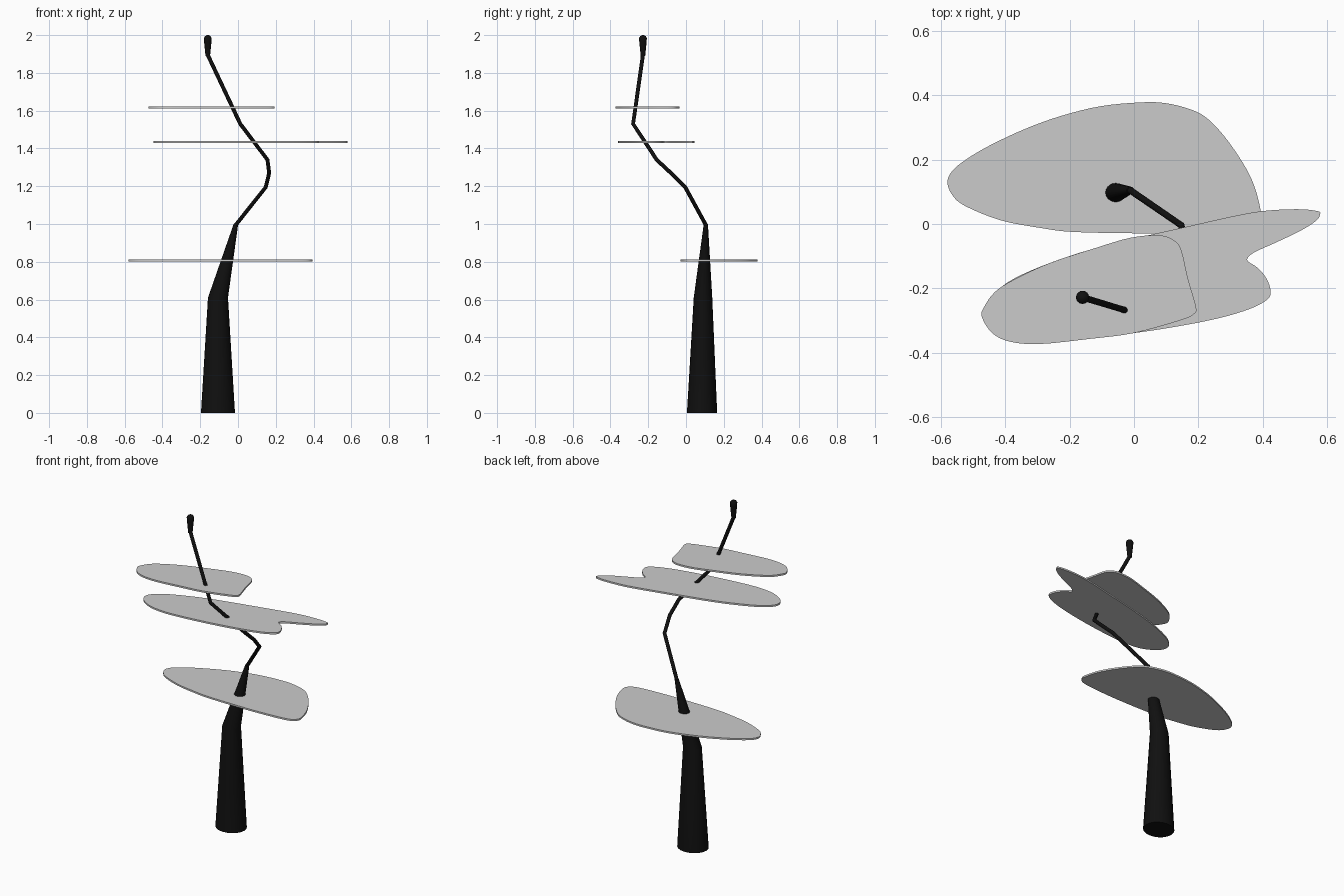
import bpy, bmesh, math
from mathutils import Vector

if "Cube" in bpy.data.objects:
    bpy.data.objects.remove(bpy.data.objects["Cube"])

black = bpy.data.materials.new("black")
black.diffuse_color = (0.005, 0.005, 0.005, 1)
black.use_nodes = True
black.node_tree.nodes["Principled BSDF"].inputs["Base Color"].default_value = black.diffuse_color


def finish(name, bm, material=None, angle=35):
    bmesh.ops.recalc_face_normals(bm, faces=bm.faces)
    mesh = bpy.data.meshes.new(name)
    bm.to_mesh(mesh)
    bm.free()
    obj = bpy.data.objects.new(name, mesh)
    bpy.context.collection.objects.link(obj)
    if material:
        mesh.materials.append(material)
    bpy.context.view_layer.objects.active = obj
    obj.select_set(True)
    bpy.ops.object.shade_smooth_by_angle(angle=math.radians(angle))
    obj.select_set(False)
    return obj


def loft(name, rings, level, sides=20):
    """Tube through (x, y, z, rx, ry) rings; level keeps every ring horizontal."""
    bm = bmesh.new()
    pts = [Vector(r[:3]) for r in rings]
    loops = []
    for i, (p, r) in enumerate(zip(pts, rings)):
        before = (p - pts[i - 1]).normalized() if i else Vector()
        after = (pts[i + 1] - p).normalized() if i < len(pts) - 1 else Vector()
        t = Vector((0, 0, 1)) if level else (before + after).normalized()
        turn = Vector((0, 0, 1)).rotation_difference(t)
        loop = []
        for k in range(sides):
            a = 2 * math.pi * k / sides
            loop.append(bm.verts.new(p + turn @ Vector((r[3] * math.cos(a), r[4] * math.sin(a), 0))))
        loops.append(loop)
    for a, b in zip(loops, loops[1:]):
        for k in range(sides):
            n = (k + 1) % sides
            bm.faces.new((a[k], a[n], b[n], b[k]))
    bm.faces.new(loops[0])
    bm.faces.new(loops[-1])
    return finish(name, bm, black)


def plate(name, outline, z, thick=0.01, steps=4):
    """Thin slab with a smooth closed outline through the given points."""
    pts = [Vector(p) for p in outline]
    n = len(pts)
    bm = bmesh.new()
    verts = []
    for i in range(n):
        a, b, c, d = (pts[(i + j) % n] for j in (-1, 0, 1, 2))
        for s in range(steps):
            t = s / steps
            q = 0.5 * (2 * b + (c - a) * t + (2 * a - 5 * b + 4 * c - d) * t * t
                       + (3 * b - a - 3 * c + d) * t ** 3)
            verts.append(bm.verts.new((q.x, q.y, z - thick / 2)))
    face = bm.faces.new(verts)
    ext = bmesh.ops.extrude_face_region(bm, geom=[face])
    top = [v for v in ext["geom"] if isinstance(v, bmesh.types.BMVert)]
    bmesh.ops.translate(bm, verts=top, vec=(0, 0, thick))
    return finish(name, bm)


# Tapered trunk
loft("trunk", [(-0.106, 0.085, 0, 0.09, 0.08), (-0.106, 0.09, 0.61, 0.053, 0.049),
               (-0.011, 0.105, 1.0, 0.012, 0.011)], True)

# Bent thin branch
r = 0.0105
path = [(-0.012, 0.105, 0.995), (0.147, -0.004, 1.195), (0.165, -0.08, 1.27),
        (0.156, -0.155, 1.34), (0.012, -0.28, 1.53), (-0.16, -0.228, 1.895)]
loft("branch", [(*p, r, r) for p in path], False, 12)

# Flared tip with a rounded end
loft("tip_knob", [(-0.16, -0.228, z, w, w) for z, w in
                  [(1.89, 0.012), (1.97, 0.02), (1.985, 0.0205), (1.994, 0.015), (2.0, 0.005)]], True, 16)

# Three free-form foliage plates
plate("lower_plate", [
    (-0.58, 0.13), (-0.565, 0.165), (-0.52, 0.202), (-0.447, 0.245), (-0.34, 0.295),
    (-0.23, 0.335), (-0.105, 0.366), (0.02, 0.378), (0.096, 0.376), (0.174, 0.357),
    (0.227, 0.329), (0.283, 0.27), (0.339, 0.189), (0.373, 0.121), (0.393, 0.045),
    (0.388, 0.016), (0.365, -0.005), (0.31, -0.017), (0.2, -0.025), (0.05, -0.029),
    (-0.183, -0.025), (-0.292, -0.012), (-0.416, 0.012), (-0.525, 0.056), (-0.565, 0.09)], 0.807)

plate("middle_plate", [
    (0.578, 0.028), (0.571, 0.04), (0.506, 0.046), (0.398, 0.04), (0.298, 0.022),
    (0.174, -0.006), (0.05, -0.034), (-0.13, -0.078), (-0.261, -0.121), (-0.37, -0.168),
    (-0.425, -0.208), (-0.446, -0.245), (-0.436, -0.285), (-0.4, -0.318), (-0.34, -0.346),
    (-0.26, -0.358), (-0.168, -0.357), (0.0, -0.339), (0.143, -0.317), (0.267, -0.292),
    (0.36, -0.264), (0.413, -0.236), (0.425, -0.211), (0.413, -0.171), (0.385, -0.137),
    (0.357, -0.118), (0.353, -0.106), (0.376, -0.087), (0.438, -0.059), (0.516, -0.022),
    (0.565, 0.009)], 1.434)

plate("upper_plate", [
    (-0.473, -0.289), (-0.466, -0.258), (-0.432, -0.211), (-0.37, -0.171), (-0.261, -0.121),
    (-0.121, -0.075), (-0.012, -0.043), (0.075, -0.035), (0.118, -0.047), (0.146, -0.078),
    (0.168, -0.171), (0.193, -0.258), (0.186, -0.28), (0.149, -0.298), (0.0, -0.339),
    (-0.137, -0.357), (-0.292, -0.373), (-0.385, -0.366), (-0.441, -0.339)], 1.617)
